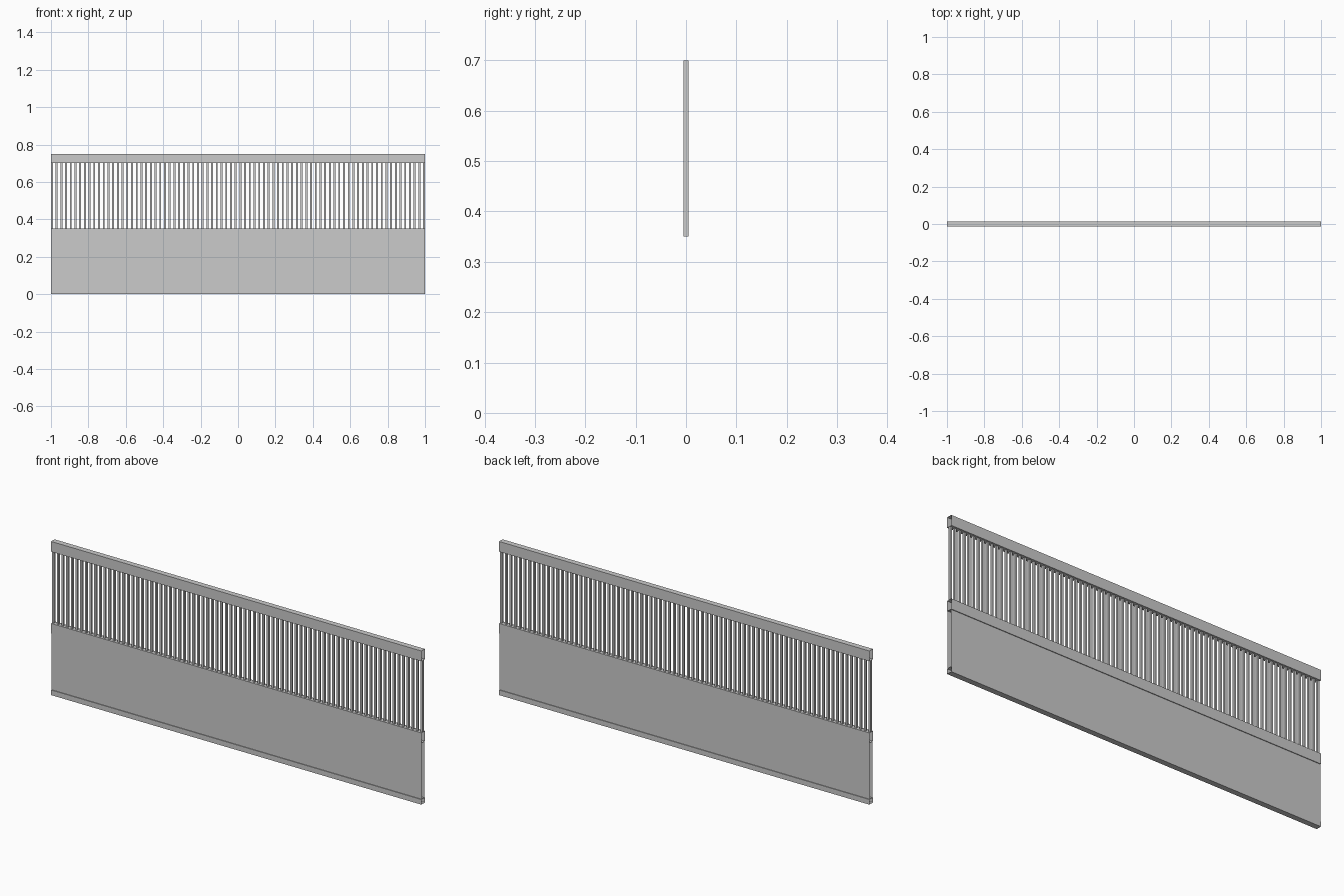
import bpy, bmesh

if "Cube" in bpy.data.objects:
    bpy.data.objects.remove(bpy.data.objects["Cube"])

LENGTH = 2.0


def box(bm, x0, x1, hy, z0, z1, open_axis=None):
    """Box centred on y = 0; faces along open_axis are left out."""
    v = [bm.verts.new((x, y, z)) for x in (x0, x1) for y in (-hy, hy) for z in (z0, z1)]
    faces = [("x", (0, 1, 3, 2)), ("x", (4, 6, 7, 5)),
             ("y", (0, 4, 5, 1)), ("y", (2, 3, 7, 6)),
             ("z", (0, 2, 6, 4)), ("z", (1, 5, 7, 3))]
    for axis, idx in faces:
        if axis != open_axis:
            bm.faces.new([v[i] for i in idx])


def make(name, bm):
    mesh = bpy.data.meshes.new(name)
    bm.to_mesh(mesh)
    bm.free()
    obj = bpy.data.objects.new(name, mesh)
    bpy.context.collection.objects.link(obj)
    return obj


# Full-length rails and panel, open at both ends so sections can be joined
for name, half_depth, z0, z1 in (
    ("bottom_rail", 0.0135, 0.0, 0.025),
    ("solid_panel", 0.01, 0.025, 0.30),
    ("middle_rail", 0.0135, 0.30, 0.35),
    ("top_rail", 0.0135, 0.70, 0.75),
):
    bm = bmesh.new()
    box(bm, -LENGTH / 2, LENGTH / 2, half_depth, z0, z1, open_axis="x")
    make(name, bm)

# Row of slim square balusters between middle and top rail
COUNT, WIDTH = 80, 0.01
pitch = (LENGTH - WIDTH) / (COUNT - 1)
bm = bmesh.new()
for i in range(COUNT):
    x = -LENGTH / 2 + i * pitch
    box(bm, x, x + WIDTH, WIDTH / 2, 0.35, 0.70, open_axis="z")
make("balusters", bm)
